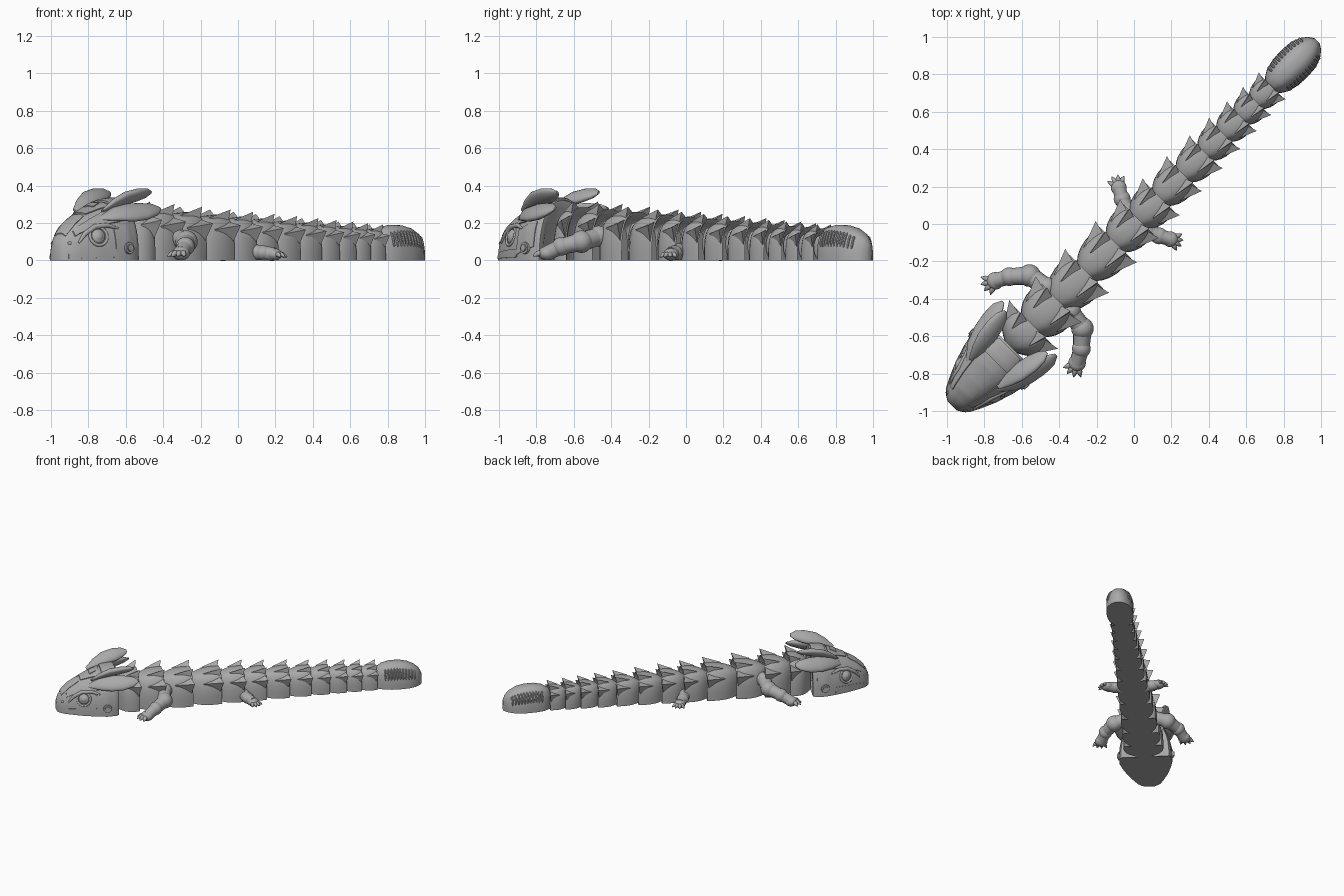
import bpy, bmesh, math
from mathutils import Vector, Matrix

if "Cube" in bpy.data.objects:
    bpy.data.objects.remove(bpy.data.objects["Cube"])

grey = bpy.data.materials.new("stone_grey")
grey.use_nodes = True
colour = (0.4, 0.4, 0.4, 1)
grey.diffuse_color = colour
grey.node_tree.nodes["Principled BSDF"].inputs["Base Color"].default_value = colour

# Parts are built along y (nose at -y), then turned onto the diagonal
TURN = Matrix.Rotation(math.radians(-45), 4, 'Z')


def finish(name, bm, angle=40):
    bmesh.ops.recalc_face_normals(bm, faces=bm.faces[:])
    mesh = bpy.data.meshes.new(name)
    bm.to_mesh(mesh)
    bm.free()
    mesh.materials.append(grey)
    mesh.shade_smooth()
    mesh.set_sharp_from_angle(angle=math.radians(angle))
    obj = bpy.data.objects.new(name, mesh)
    obj.matrix_world = TURN
    bpy.context.collection.objects.link(obj)


def loft(name, rings, angle=40, bm=None):
    """Skin closed rings of points and cap both ends."""
    own = bm is None
    bm = bm or bmesh.new()
    loops = [[bm.verts.new(p) for p in ring] for ring in rings]
    n = len(loops[0])
    for r, s in zip(loops, loops[1:]):
        for i in range(n):
            j = (i + 1) % n
            bm.faces.new((r[i], r[j], s[j], s[i]))
    bm.faces.new(loops[0])
    bm.faces.new(loops[-1])
    if own:
        finish(name, bm, angle)


def interp(keys, t):
    for k, m in zip(keys, keys[1:]):
        if t <= m[0]:
            f = max(0, (t - k[0]) / (m[0] - k[0]))
            return [a + (b - a) * f for a, b in zip(k[1:], m[1:])]
    return list(keys[-1][1:])


def arch_point(w, h, y, deg, p):
    c, s = math.cos(math.radians(deg)), max(0, math.sin(math.radians(deg)))
    return Vector((math.copysign(abs(c) ** p, c) * w, y, h * s ** p))


def arch(w, h, y, p=0.7, n=28):
    return [arch_point(w, h, y, 180 * i / n, p) for i in range(n + 1)]


def tube(name, pts, radii, side=None, flat=1.0, n=12, bm=None):
    """Round or flattened tube along a path; side sets the wide direction."""
    pts = [Vector(p) for p in pts]
    rings = []
    for i, (p, r) in enumerate(zip(pts, radii)):
        d = (pts[min(i + 1, len(pts) - 1)] - pts[max(i - 1, 0)]).normalized()
        u = Vector(side) if side else Vector((0.31, 0.17, 0.93))
        u = (u - d * u.dot(d)).normalized()
        v = d.cross(u) * flat
        rings.append([p + (u * math.cos(a) + v * math.sin(a)) * r
                      for a in (math.tau * k / n for k in range(n))])
    loft(name, rings, 50, bm)


def ball(bm, pos, size, rot=None):
    m = Matrix.Translation(pos) @ (rot or Matrix()) @ Matrix.Diagonal((*size, 1))
    bmesh.ops.create_uvsphere(bm, u_segments=24, v_segments=14, radius=1, matrix=m)


# Head shell: y, half width, height
HEAD = [(-1.375, .035, .08), (-1.36, .06, .12), (-1.335, .085, .155), (-1.28, .113, .205),
        (-1.2, .148, .25), (-1.1, .18, .295), (-1.02, .198, .32), (-.95, .192, .328), (-.93, .18, .32)]


def head_point(y, deg, lift=0.0):
    w, h = interp(HEAD, y)
    return arch_point(w + lift, h + lift, y, deg, 0.85)


def head_frame(y, deg):
    p = head_point(y, deg)
    n = (head_point(y + .02, deg) - head_point(y - .02, deg)).cross(
        head_point(y, deg + 3) - head_point(y, deg - 3)).normalized()
    if n.x * p.x < 0:
        n = -n
    return p, n, n.to_track_quat('Z', 'Y').to_matrix().to_4x4()


rings = [arch(w, h, y, 0.85) for y, w, h in HEAD]
rings += [arch(.15, .28, -.93, 0.85), arch(.1, .2, -.97, 0.85)]
loft("head", rings)


def plate(name, y0, y1, front, rear, lift=0.007, n=10):
    """Raised panel that follows the head shell between two angle ranges."""
    rows = []
    for i in range(n + 1):
        f = i / n
        a, b = [front[k] + (rear[k] - front[k]) * f for k in (0, 1)]
        degs = [a + (b - a) * k / n for k in range(n + 1)]
        y = y0 + (y1 - y0) * f
        rows.append([head_point(y, d, lift) for d in degs]
                    + [head_point(y, d, -.01) for d in reversed(degs)])
    loft(name, rows, 35)


plate("crown_plate", -1.2, -1.06, (76, 104), (66, 114), .006)
plate("crown_badge_plate", -1.13, -1.085, (81, 99), (83, 97), .011)
plate("nape_plate", -1.045, -.94, (62, 118), (70, 110), .009)
plate("snout_plate", -1.345, -1.215, (62, 118), (75, 105), .005)
for side, label in ((1, "left"), (-1, "right")):
    def deg(a, b):
        return (a, b) if side > 0 else (180 - b, 180 - a)
    plate(label + "_brow_plate", -1.31, -1.05, deg(42, 57), deg(38, 63))
    plate(label + "_cheek_plate", -1.1, -.96, deg(4, 30), deg(10, 36), .004)
    plate(label + "_lip_plate", -1.35, -1.1, deg(2, 11), deg(2, 9), .004)

    # Eye with lid rings
    p, nrm, rot = head_frame(-1.19, deg(27, 27)[0])
    bm = bmesh.new()
    ball(bm, p - nrm * .012, (.042, .042, .024), rot)
    ball(bm, p + nrm * .003, (.024, .024, .012), rot)
    finish(label + "_eye", bm)
    circle = [math.tau * k / 24 for k in range(25)]
    lid = [p - nrm * .003 + rot.to_3x3() @ Vector((.05 * math.cos(a), .05 * math.sin(a), 0)) for a in circle]
    tube(label + "_eyelid", lid, [.008] * 25, side=nrm)
    brow = [head_point(y, deg(d, d)[0], .002) for y, d in
            ((-1.3, 26), (-1.26, 37), (-1.2, 42), (-1.13, 38), (-1.07, 30))]
    tube(label + "_brow", brow, [.005, .013, .015, .013, .005])

    # Jaw hinge and nostril
    p, nrm, rot = head_frame(-1.02, deg(9, 9)[0])
    bm = bmesh.new()
    for r, out in ((.036, -.006), (.022, .002)):
        bmesh.ops.create_cone(bm, cap_ends=True, segments=20, radius1=r, radius2=r * .85, depth=.03,
                              matrix=Matrix.Translation(p + nrm * out) @ rot)
    finish(label + "_jaw_hinge", bm, 30)
    p, nrm, rot = head_frame(-1.34, deg(35, 35)[0])
    bm = bmesh.new()
    ball(bm, p, (.011, .008, .006), rot)
    finish(label + "_nostril", bm)

    # Two-lobed ear
    def lobe(name, pts, radii, wide, flat):
        tube(name, [(x * side, y, z) for x, y, z in pts], radii,
             (wide[0] * side, 0, wide[1]), flat, 18)
    lobe(label + "_upper_ear", [(.105, -1.13, .265), (.115, -1.06, .302), (.128, -.99, .33),
                                (.142, -.91, .348), (.152, -.85, .358), (.155, -.815, .362)],
         [.012, .04, .055, .053, .038, .012], (.8, .6), .5)
    lobe(label + "_lower_ear", [(.11, -1.15, .225), (.145, -1.07, .248), (.165, -.98, .255),
                                (.183, -.9, .262), (.198, -.83, .272), (.2, -.79, .278)],
         [.012, .048, .064, .06, .042, .012], (.75, -.66), .45)


# Body links: rear edge positions from neck to tail
REARS = [-.765, -.575, -.36, -.14, .035, .2, .375, .54, .68, .81, .925, 1.04]
previous = -.885
for i, rear in enumerate(REARS):
    f = (rear + .765) / 1.805
    reach = .19 - .085 * f                 # side spike reach
    w, h = reach * .77, .284 - .114 * f
    front = previous - .035 - .02 * (1 - f)
    span = rear - front
    bm = bmesh.new()
    # Pointed bowl nose, flared collar and deep hollow back
    shape = [(0, .16, .62), (.06, .34, .72), (.15, .53, .8), (.28, .75, .88), (.42, .9, .93),
             (.58, .99, .97), (.75, 1.02, .99), (.9, 1, 1), (1, .96, 1), (.95, .87, .93),
             (.82, .74, .87), (.68, .56, .8), (.55, .3, .68)]
    loft("", [arch(w * a, h * b, front + span * t) for t, a, b in shape], bm=bm)
    # Four stout backswept spikes on the collar
    for d, grow in ((36, 1), (70, .66), (110, .66), (144, 1)):
        half = 20 if grow == 1 else 15
        at = [arch_point(w * .96, h * .97, y, a, .7) for y, a in
              ((front + span * .95, d - half), (front + span * .48, d), (front + span * .95, d + half))]
        root = arch_point(w, h, rear, d, .7)
        out = Vector((root.x, 0, (root.z - h * .62) * .9)).normalized()
        tip = root + out * w * .4 * grow + Vector((0, .006, .012))
        a, b, c, t = [bm.verts.new(v) for v in (*at, tip)]
        for tri in ((a, b, t), (b, c, t), (c, a, t), (a, c, b)):
            bm.faces.new(tri)
    finish("body_link_%d" % (i + 1), bm, 38)
    # Joint knuckle bridging to the next link
    bm = bmesh.new()
    ball(bm, (0, rear - .03, h * .4), (w * .22, .04, h * .38))
    finish("joint_%d" % (i + 1), bm)
    previous = rear

# Tail club
TAIL = [(1.03, .035, .13), (1.05, .06, .155), (1.09, .084, .178), (1.15, .097, .19), (1.22, .1, .188),
        (1.28, .095, .175), (1.33, .077, .15), (1.365, .05, .12), (1.385, .02, .08)]
loft("tail_club", [arch(w, h, y, .8) for y, w, h in TAIL])
for side in (1, -1):
    bm = bmesh.new()
    for k in range(11):
        y = 1.1 + k * .0225
        w, h = interp(TAIL, y)
        path = [arch_point(w, h, y, 90 - side * (90 - a), .8) for a in range(18, 55, 6)]
        tube("", path, [.003] + [.008] * (len(path) - 2) + [.003], n=8, bm=bm)
    finish("tail_ribs_left" if side > 0 else "tail_ribs_right", bm)


def limb(name, side, path, radii, toe_dir, spread, toe):
    """Jointed leg with a ball at each joint and clawed toes."""
    pts = [Vector((x * side, y, z)) for x, y, z in path]
    bm = bmesh.new()
    for (p, q), (r, s) in zip(zip(pts, pts[1:]), zip(radii, radii[1:])):
        tube("", [p, p.lerp(q, .5), q], [r * .88, (r + s) * .43, s * .88], bm=bm)
    for p, r in zip(pts, radii):
        ball(bm, p, (r, r, min(r, p.z)))
    base = math.atan2(toe_dir[1], toe_dir[0])
    for k in range(4):
        a = base + (k - 1.5) * spread
        d = Vector((math.cos(a) * side, math.sin(a), 0))
        root = pts[-1] + d * radii[-1] * .4
        steps = ((0, .35, 0), (.5, .36, 0), (.75, .32, -.05), (1.0, .22, -.2), (1.3, .04, -.35))
        line = [root + d * toe * t + Vector((0, 0, toe * z)) for t, _, z in steps]
        for v in line:
            v.z = max(v.z, .018)
        tube("", line, [toe * r for _, r, _ in steps], n=10, bm=bm)
    finish(name, bm)


for side, label in ((1, "left"), (-1, "right")):
    limb(label + "_front_leg", side,
         [(.09, -.57, .13), (.2, -.59, .1), (.272, -.67, .075), (.31, -.74, .038)],
         [.056, .06, .05, .047], (.3, -1), .5, .046)
    limb(label + "_hind_leg", side,
         [(.08, .025, .045), (.14, .05, .04), (.195, .08, .032)],
         [.05, .045, .042], (1, .5), .5, .04)
